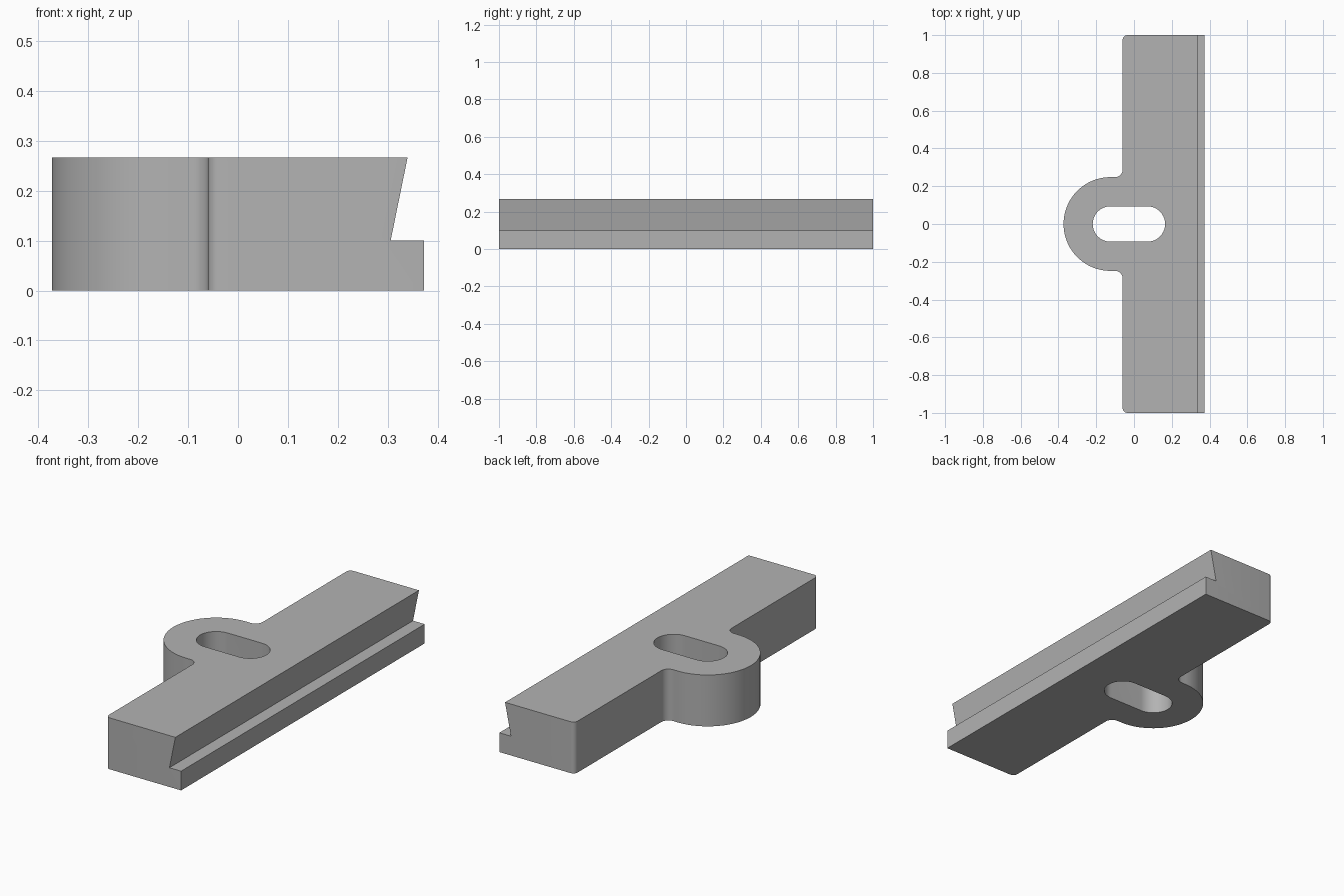
import bpy
import bmesh
from math import radians, sin, cos, pi

if "Cube" in bpy.data.objects:
    bpy.data.objects.remove(bpy.data.objects["Cube"])

HEIGHT = 0.267
RIGHT, BACK_EDGE, END = 0.373, -0.06, 1.0
LUG_X, LUG_R = -0.125, 0.248
FILLET, CORNER = 0.04, 0.025
SLOT_X, SLOT_R = 0.071, 0.0935

grey = bpy.data.materials.new("grey")
grey.use_nodes = True
colour = (0.45, 0.45, 0.45, 1)
grey.diffuse_color = colour
grey.node_tree.nodes["Principled BSDF"].inputs["Base Color"].default_value = colour


def arc(cx, cy, r, start, end, steps):
    """Points along an arc, angles in degrees."""
    angles = [radians(start + (end - start) * i / steps) for i in range(steps + 1)]
    return [(cx + r * cos(a), cy + r * sin(a)) for a in angles]


def prism(name, points, offset):
    """Extrude a closed 3D outline along an offset vector."""
    bm = bmesh.new()
    face = bm.faces.new([bm.verts.new(p) for p in points])
    extruded = bmesh.ops.extrude_face_region(bm, geom=[face])["geom"]
    top = [v for v in extruded if isinstance(v, bmesh.types.BMVert)]
    bmesh.ops.translate(bm, vec=offset, verts=top)
    bmesh.ops.recalc_face_normals(bm, faces=bm.faces)
    mesh = bpy.data.meshes.new(name)
    bm.to_mesh(mesh)
    bm.free()
    obj = bpy.data.objects.new(name, mesh)
    bpy.context.collection.objects.link(obj)
    obj.data.materials.append(grey)
    return obj


# Bar with rounded lug: half of the plan outline, mirrored to the other half
half = [(RIGHT, END)]
half += arc(BACK_EDGE + CORNER, END - CORNER, CORNER, 90, 180, 6)
half += arc(BACK_EDGE - FILLET, LUG_R + FILLET, FILLET, 0, -90, 8)
half += arc(LUG_X, 0, LUG_R, 90, 180, 24)
outline = half + [(x, -y) for x, y in reversed(half[:-1])]
bar = prism("clamp_bar", [(x, y, 0) for x, y in outline], (0, 0, HEIGHT))

# Cutter for the elongated bolt slot
slot = arc(LUG_X, 0, SLOT_R, 90, 270, 32) + arc(SLOT_X, 0, SLOT_R, -90, 90, 32)
slot_cutter = prism("slot_cutter", [(x, y, -0.1) for x, y in slot], (0, 0, 0.5))

# Cutter for the undercut dovetail edge, its slope carried on above the top
slope = (0.34 - 0.306) / (HEIGHT - 0.1)
notch = [(0.306, 0.1), (0.5, 0.1), (0.5, 0.4), (0.306 + slope * 0.3, 0.4)]
notch_cutter = prism("notch_cutter", [(x, -1.1, z) for x, z in notch], (0, 2.2, 0))

bpy.ops.object.select_all(action="DESELECT")
bpy.context.view_layer.objects.active = bar
bar.select_set(True)
for cutter in (slot_cutter, notch_cutter):
    cut = bar.modifiers.new(cutter.name, "BOOLEAN")
    cut.operation = "DIFFERENCE"
    cut.solver = "EXACT"
    cut.object = cutter
    bpy.ops.object.modifier_apply(modifier=cut.name)
    bpy.data.objects.remove(cutter)

# Smooth round walls, crisp edges
bpy.ops.object.shade_smooth_by_angle(angle=radians(30))
